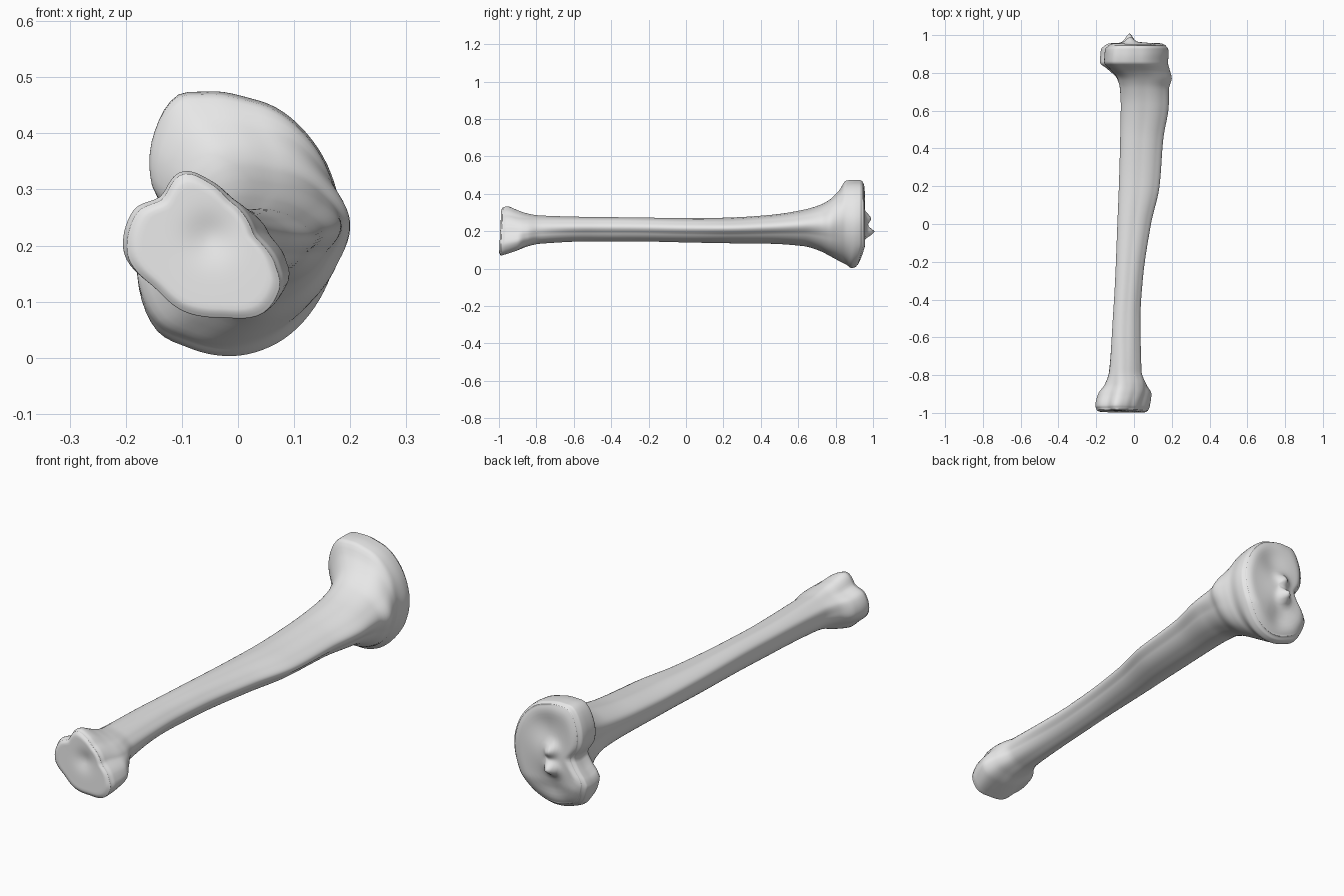
import bpy
import bmesh
from math import sin, cos, pi, atan2, hypot, exp

cube = bpy.data.objects.get("Cube")
if cube:
    bpy.data.objects.remove(cube, do_unlink=True)

SEGMENTS = 80
RINGS = 150

# Cross-section outlines (x, z): ankle end, triangular shaft, kidney-shaped knee end
ANKLE = [(.08, .12), (.072, .165), (.03, .225), (-.01, .28), (-.05, .315), (-.1, .332),
         (-.14, .285), (-.187, .26), (-.205, .19), (-.15, .12), (-.1, .08), (-.03, .068), (.055, .08)]
SHAFT = [(1, .25), (.7, .65), (.1, .95), (-.5, 1), (-.93, .7), (-1, .1),
         (-.8, -.6), (-.3, -1), (.3, -.85), (.75, -.35)]
KNEE = [(.18, .25), (.165, .32), (.1, .42), (.03, .46), (-.06, .475), (-.115, .465), (-.15, .4),
        (-.155, .31), (-.12, .24), (-.145, .19), (-.18, .14), (-.15, .05), (-.09, .015),
        (-.02, 0), (.05, .015), (.12, .07), (.16, .14)]

# Stations along the bone: y, x min, x max, z min, z max, outline blend (0 ankle, 1 shaft, 2 knee)
STATIONS = [
    (-.985, -.198, .075, .07, .328, 0),
    (-.965, -.205, .083, .075, .333, 0),
    (-.9, -.19, .092, .098, .312, .1),
    (-.85, -.155, .066, .118, .295, .4),
    (-.78, -.132, .04, .133, .284, .7),
    (-.5, -.112, .034, .146, .276, 1),
    (-.3, -.1, .046, .146, .274, 1),
    (0, -.088, .09, .14, .27, 1),
    (.2, -.08, .135, .136, .272, 1),
    (.45, -.073, .155, .133, .287, 1),
    (.63, -.07, .184, .12, .315, 1.1),
    (.72, -.075, .186, .093, .342, 1.3),
    (.77, -.09, .2, .067, .37, 1.5),
    (.82, -.14, .188, .04, .42, 1.8),
    (.855, -.18, .18, .022, .47, 2),
    (.9, -.178, .184, .003, .475, 2),
    (.93, -.172, .18, .008, .474, 2),
    (.945, -.155, .168, .02, .465, 2),
]


def slope(keys, i, col):
    """Overshoot-free tangent at a station."""
    if i == 0 or i == len(keys) - 1:
        return 0.0
    a, b, c = keys[i - 1], keys[i], keys[i + 1]
    left = (b[col] - a[col]) / (b[0] - a[0])
    right = (c[col] - b[col]) / (c[0] - b[0])
    return 2 * left * right / (left + right) if left * right > 0 else 0.0


def sample(keys, y, col):
    """Smooth interpolation of one column of a key table."""
    i = 0
    while i < len(keys) - 2 and y > keys[i + 1][0]:
        i += 1
    a, b = keys[i], keys[i + 1]
    h = b[0] - a[0]
    t = (y - a[0]) / h
    blend = t * t * (3 - 2 * t)
    return (a[col] + (b[col] - a[col]) * blend
            + h * t * (1 - t) * ((1 - t) * slope(keys, i, col) - t * slope(keys, i + 1, col)))


def bounds(points):
    xs, zs = zip(*points)
    return min(xs), max(xs), min(zs), max(zs)


def fit(points, box):
    """Stretch an outline to fill a box."""
    x0, x1, z0, z1 = bounds(points)
    a0, a1, b0, b1 = box
    return [(a0 + (x - x0) / (x1 - x0) * (a1 - a0), b0 + (z - z0) / (z1 - z0) * (b1 - b0))
            for x, z in points]


def radii(outline):
    """Radius of a closed outline at evenly spaced angles."""
    unit = fit(outline, (-1, 1, -1, 1))
    keys = sorted((atan2(z, x), hypot(x, z)) for x, z in unit)
    wrapped = ([(a - 2 * pi, r) for a, r in keys[-3:]] + keys
               + [(a + 2 * pi, r) for a, r in keys[:3]])
    return [sample(wrapped, -pi + 2 * pi * k / SEGMENTS, 1) for k in range(SEGMENTS)]


PROFILES = [radii(o) for o in (ANKLE, SHAFT, KNEE)]


def section(y):
    """Cross-section of the bone at y."""
    x0, x1, z0, z1, mix = (sample(STATIONS, y, c) for c in range(1, 6))
    low = min(int(mix), 1)
    t = mix - low
    points = []
    for k in range(SEGMENTS):
        r = PROFILES[low][k] * (1 - t) + PROFILES[low + 1][k] * t
        angle = -pi + 2 * pi * k / SEGMENTS
        points.append((r * cos(angle), r * sin(angle)))
    return fit(points, (x0, x1, z0, z1))


def bump(x, z, cx, cz, size):
    return exp(-((x - cx) ** 2 + (z - cz) ** 2) / size ** 2)


def ankle_face(x, z, s):
    """Nearly flat joint face with a shallow dimple."""
    return -.994 + .009 * max(0, s - .9) / .1 + .012 * bump(x, z, -.05, .215, .04)


def knee_face(x, z, s):
    """Plateau with two dished facets and a pair of central spines."""
    edge = .012 * max(0, (s - .8) / .2) ** 2
    return (.957 - edge
            - .014 * bump(x, z, .02, .36, .07) - .016 * bump(x, z, -.02, .1, .06)
            + .03 * bump(x, z, -.02, .27, .028) + .047 * bump(x, z, -.025, .195, .026)
            + .008 * bump(x, z, 0, .23, .07))


def tilt(x, y, z):
    """Slope the end faces slightly and drop the lower rim of the knee."""
    if y < -.9:
        y += .05 * (z - .19) * min(1, (-.9 - y) / .08)
    if y > .86 and z < .12:
        y -= .25 * (.12 - z) * min(1, (y - .86) / .08)
    return x, y, z


def cap(points, face):
    """Rings shrinking to the middle of an end face."""
    x0, x1, z0, z1 = bounds(points)
    cx, cz = (x0 + x1) / 2, (z0 + z1) / 2
    rings = []
    for s in (.985, .96, .92, .87, .8, .72, .64, .56, .48, .4, .32, .24, .16, .08, .02):
        ring = []
        for x, z in points:
            px, pz = cx + (x - cx) * s, cz + (z - cz) * s
            ring.append((px, face(px, pz, s), pz))
        rings.append(ring)
    return rings


# Shaft and joint ends as one continuous loft
start, end = STATIONS[0][0], STATIONS[-1][0]
middle = (start + end) / 2
half = (end - start) / 2
rings = []
for i in range(RINGS + 1):
    y = middle - half * cos(pi * i / RINGS)
    rings.append([(x, y, z) for x, z in section(y)])
rings = (cap(section(start), ankle_face)[::-1] + rings + cap(section(end), knee_face))

bm = bmesh.new()
loops = [[bm.verts.new(tilt(*p)) for p in ring] for ring in rings]
for a, b in zip(loops, loops[1:]):
    for k in range(SEGMENTS):
        n = (k + 1) % SEGMENTS
        bm.faces.new((a[k], a[n], b[n], b[k]))
bm.faces.new(loops[0])
bm.faces.new(loops[-1])
bmesh.ops.recalc_face_normals(bm, faces=bm.faces)
for face in bm.faces:
    face.smooth = True
mesh = bpy.data.meshes.new("shin_bone")
bm.to_mesh(mesh)
bm.free()
bone = bpy.data.objects.new("shin_bone", mesh)
bpy.context.collection.objects.link(bone)

# Plain grey bone colour
grey = bpy.data.materials.new("bone_grey")
grey.use_nodes = True
colour = (.8, .8, .8, 1)
grey.diffuse_color = colour
grey.node_tree.nodes["Principled BSDF"].inputs["Base Color"].default_value = colour
mesh.materials.append(grey)
